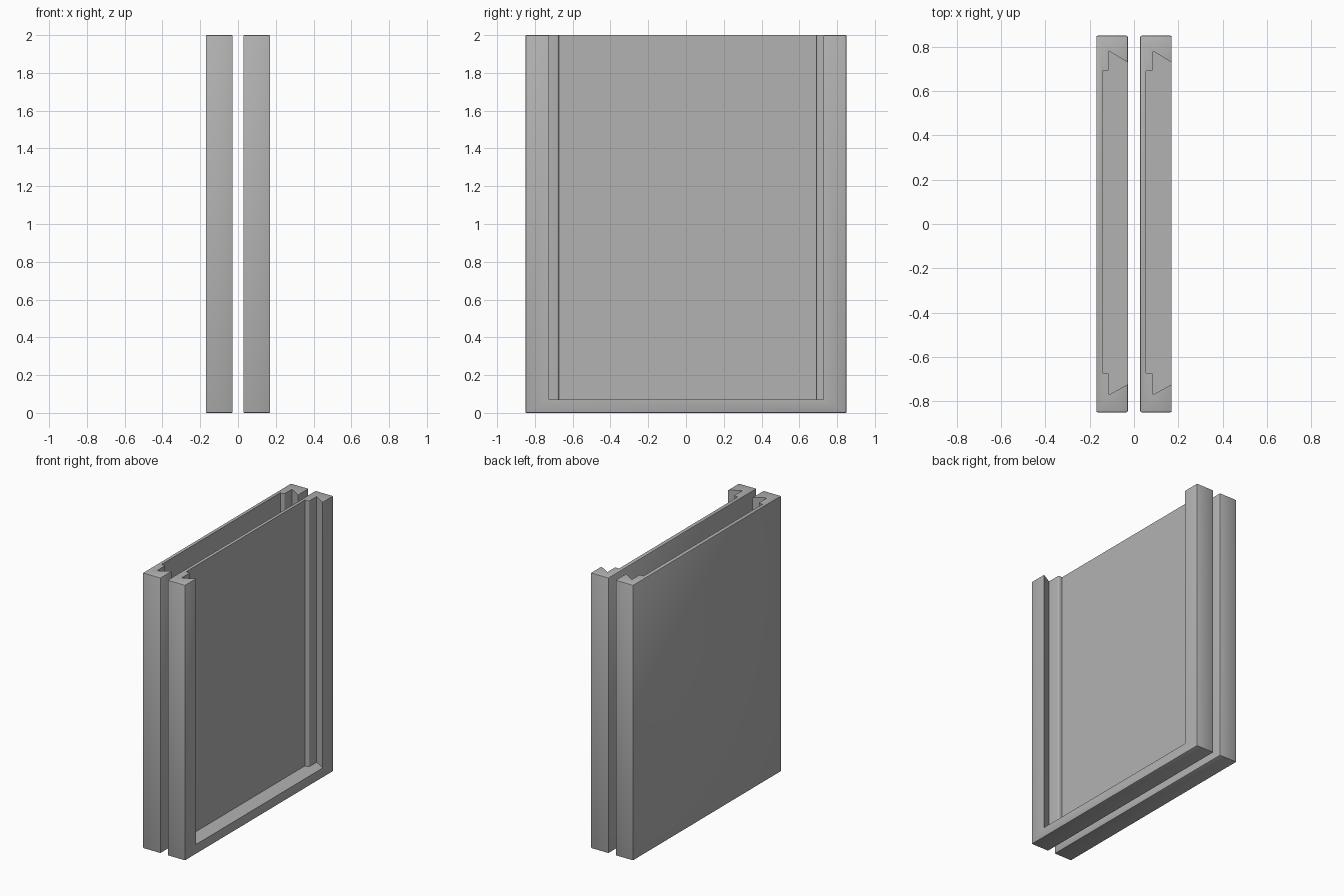
import bpy, bmesh, math

if "Cube" in bpy.data.objects:
    bpy.data.objects.remove(bpy.data.objects["Cube"])

gray = bpy.data.materials.new("plain_gray")
gray.diffuse_color = (0.45, 0.45, 0.45, 1)
gray.use_nodes = True
gray.node_tree.nodes["Principled BSDF"].inputs["Base Color"].default_value = gray.diffuse_color

W, D, H = 0.142, 0.85, 2.0      # frame depth, half width, height
FLOOR = 0.07                    # height of the bottom rail


def link(name, bm):
    bmesh.ops.recalc_face_normals(bm, faces=bm.faces)
    mesh = bpy.data.meshes.new(name)
    bm.to_mesh(mesh)
    bm.free()
    mesh.materials.append(gray)
    ob = bpy.data.objects.new(name, mesh)
    bpy.context.collection.objects.link(ob)
    return ob


def arc(cx, cy, r, a0, a1, n=4):
    return [(cx + r * math.cos(math.radians(a0 + (a1 - a0) * i / n)),
             cy + r * math.sin(math.radians(a0 + (a1 - a0) * i / n))) for i in range(n + 1)]


def channel_side(ledge, peak, lip, s):
    """Outline of one channel side, from the back plate to the open face."""
    r = 0.010
    pts = [(0.027, ledge)]
    pts += arc(0.058 - r, ledge + r, r, -90, 0)      # rounded ledge corner
    pts += [(0.058, peak), (W, lip), (W + 0.05, lip)]
    return [(x, s * y) for x, y in pts]


# Cavity with undercut grooves along both sides, open at the top and the face
outline = channel_side(0.69, 0.78, 0.729, 1) + channel_side(0.673, 0.77, 0.724, -1)[::-1]
bm = bmesh.new()
face = bm.faces.new([bm.verts.new((x, y, FLOOR)) for x, y in outline])
up = bmesh.ops.extrude_face_region(bm, geom=[face])["geom"]
bmesh.ops.translate(bm, vec=(0, 0, H), verts=[v for v in up if isinstance(v, bmesh.types.BMVert)])
cutter = link("cavity_cutter", bm)
cutter.hide_render = True
cutter.hide_viewport = True


def tray(name, x):
    # Softly rounded slab, hollowed by the cavity
    bm = bmesh.new()
    bmesh.ops.create_cube(bm, size=1)
    bmesh.ops.scale(bm, vec=(W, 2 * D, H), verts=bm.verts)
    bmesh.ops.translate(bm, vec=(W / 2, 0, H / 2), verts=bm.verts)
    bmesh.ops.bevel(bm, geom=bm.edges[:], offset=0.006, segments=2, profile=0.5, affect='EDGES')
    ob = link(name, bm)
    cut = ob.modifiers.new("hollow", 'BOOLEAN')
    cut.operation = 'DIFFERENCE'
    cut.solver = 'EXACT'
    cut.object = cutter
    # Bake the cut so the smooth shading follows the final edges
    graph = bpy.context.evaluated_depsgraph_get()
    ob.data = bpy.data.meshes.new_from_object(ob.evaluated_get(graph))
    ob.modifiers.clear()
    ob.location.x = x
    bpy.ops.object.select_all(action='DESELECT')
    ob.select_set(True)
    bpy.context.view_layer.objects.active = ob
    bpy.ops.object.shade_smooth_by_angle(angle=math.radians(35))


tray("left_tray", -0.17)
tray("right_tray", 0.17 - W)
